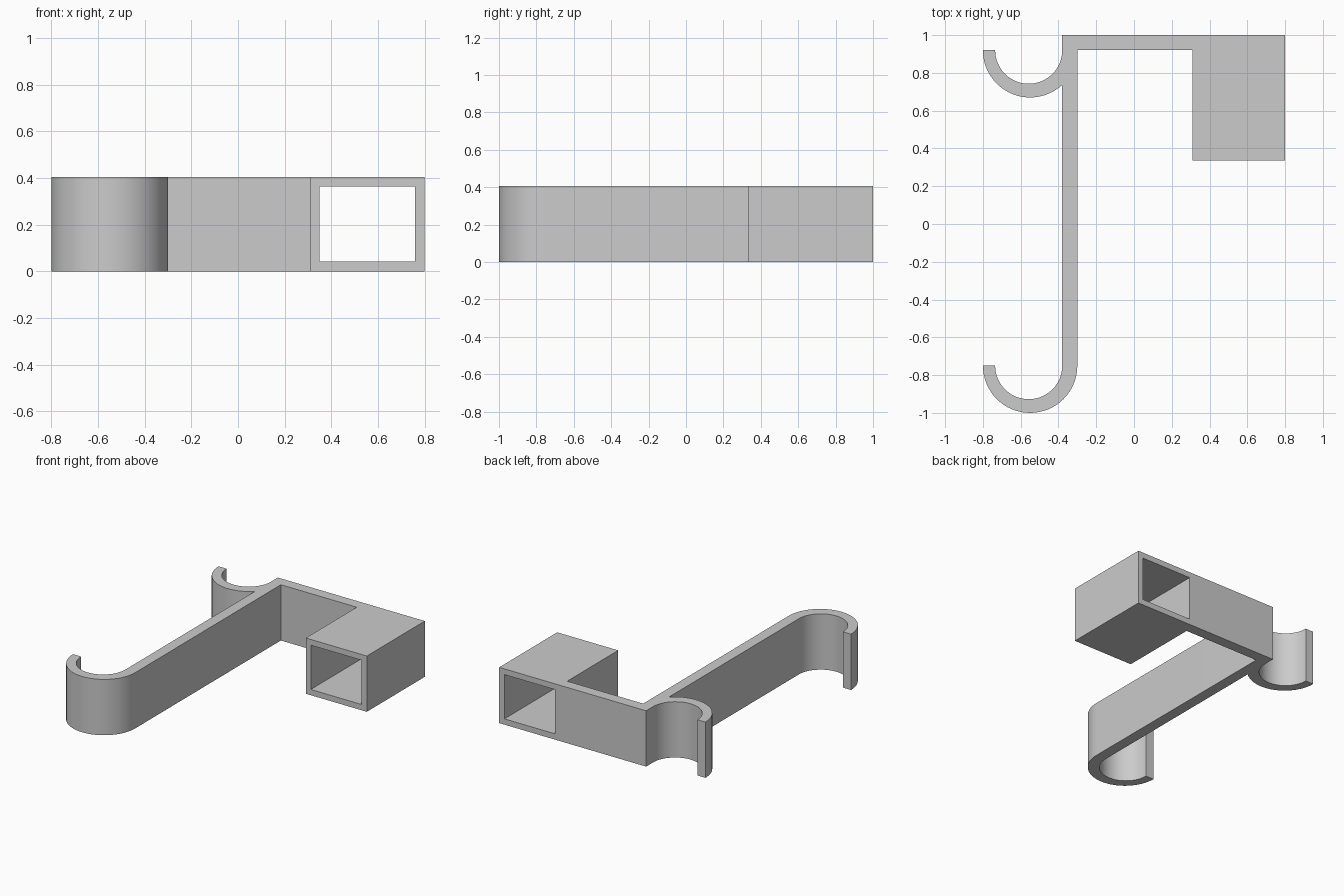
import bpy, bmesh, math

if "Cube" in bpy.data.objects:
    bpy.data.objects.remove(bpy.data.objects["Cube"])

HEIGHT = 0.405
ARM_X = -0.38            # hook side of the long arm


def arc(cx, cy, r, a0, a1, n=32):
    """Points on a circle from angle a0 to a1 (degrees)."""
    return [(cx + r * math.cos(math.radians(a0 + (a1 - a0) * i / n)),
             cy + r * math.sin(math.radians(a0 + (a1 - a0) * i / n)))
            for i in range(n + 1)]


def hook(y, end):
    """Open half ring: along the inside to the tip, back along the outside."""
    return arc(-0.5575, y, 0.1775, 0, -180) + arc(-0.55, y, 0.25, -180, end)


def extrude_outline(name, points, z0, z1):
    bm = bmesh.new()
    face = bm.faces.new([bm.verts.new((x, y, z0)) for x, y in points])
    top = bmesh.ops.extrude_face_region(bm, geom=[face])["geom"]
    verts = [v for v in top if isinstance(v, bmesh.types.BMVert)]
    bmesh.ops.translate(bm, verts=verts, vec=(0, 0, z1 - z0))
    bmesh.ops.recalc_face_normals(bm, faces=bm.faces)
    mesh = bpy.data.meshes.new(name)
    bm.to_mesh(mesh)
    bm.free()
    obj = bpy.data.objects.new(name, mesh)
    bpy.context.collection.objects.link(obj)
    return obj


# Bracket: cross bar, upper hook, long arm, lower hook and socket block
meet = -math.degrees(math.acos((ARM_X + 0.55) / 0.25))
outline = [(0.8, 1.0), (ARM_X, 1.0)]
outline += hook(0.92, meet)
outline += hook(-0.75, 0)
outline += [(-0.3, 0.92), (0.31, 0.92), (0.31, 0.335), (0.8, 0.335)]
bracket = extrude_outline("hook_bracket", outline, 0, HEIGHT)

# Rectangular opening running right through the socket block
cutter = extrude_outline("socket_cutter",
                         [(0.35, 0.2), (0.758, 0.2), (0.758, 1.2), (0.35, 1.2)],
                         0.042, 0.363)
cutter.hide_render = True
cut = bracket.modifiers.new("socket_opening", "BOOLEAN")
cut.operation = "DIFFERENCE"
cut.solver = "EXACT"
cut.object = cutter
bpy.context.view_layer.objects.active = bracket
bracket.select_set(True)
bpy.ops.object.modifier_apply(modifier=cut.name)
bpy.data.objects.remove(cutter)

# Plain grey finish, smooth hooks with crisp edges
grey = bpy.data.materials.new("light_grey")
grey.diffuse_color = (0.6, 0.6, 0.6, 1)
grey.use_nodes = True
grey.node_tree.nodes["Principled BSDF"].inputs["Base Color"].default_value = grey.diffuse_color
bracket.data.materials.clear()
bracket.data.materials.append(grey)
bpy.ops.object.shade_smooth_by_angle(angle=math.radians(30))
